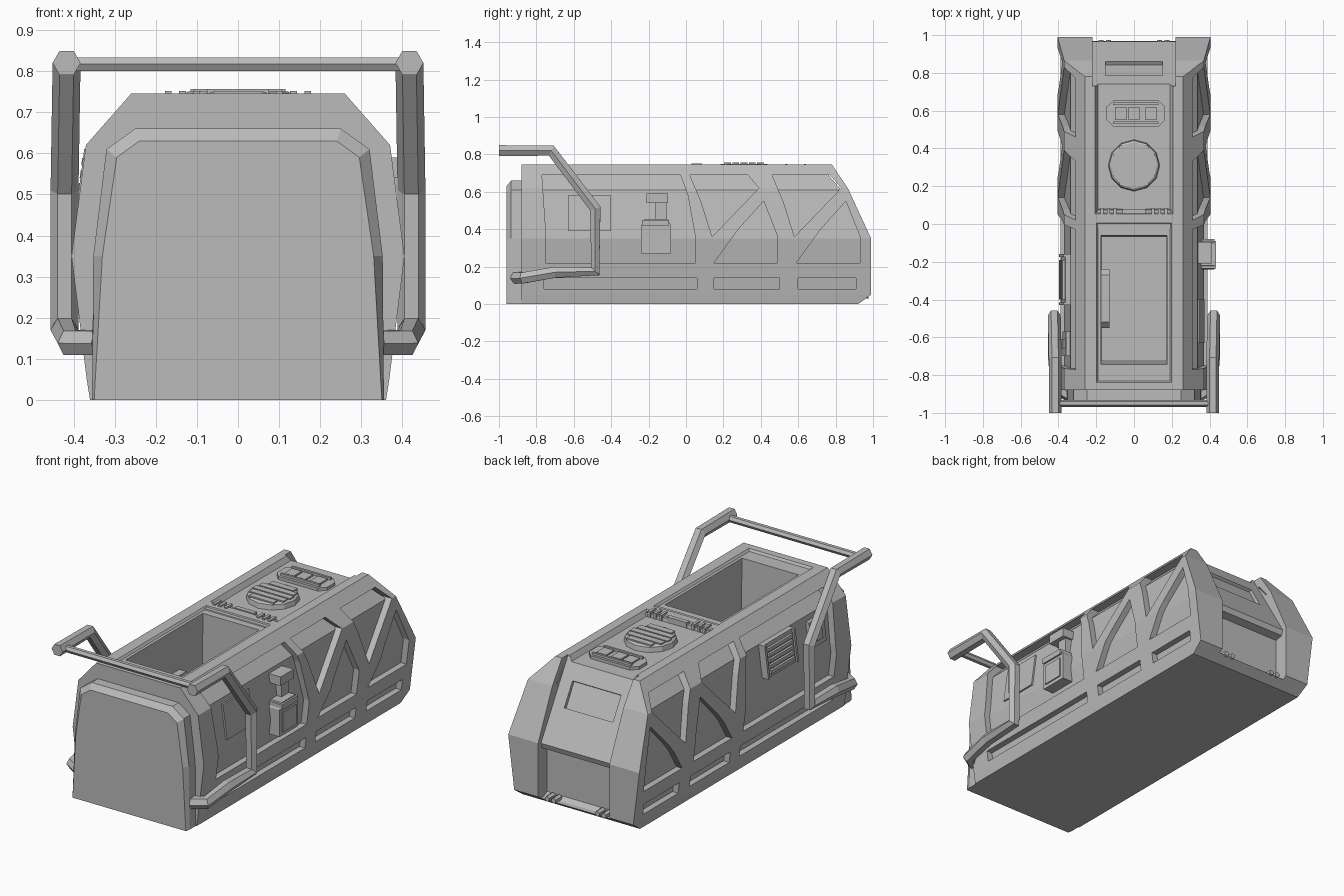
import bpy, bmesh, math
from mathutils import Matrix

if "Cube" in bpy.data.objects:
    bpy.data.objects.remove(bpy.data.objects["Cube"], do_unlink=True)

grey = bpy.data.materials.new("plain_grey")
grey.use_nodes = True
grey.diffuse_color = (0.5, 0.5, 0.5, 1)
shader = next(n for n in grey.node_tree.nodes if n.type == 'BSDF_PRINCIPLED')
shader.inputs["Base Color"].default_value = (0.5, 0.5, 0.5, 1)
shader.inputs["Roughness"].default_value = 0.7


def add_object(name, data):
    ob = bpy.data.objects.new(name, data)
    bpy.context.scene.collection.objects.link(ob)
    data.materials.clear()
    data.materials.append(grey)
    return ob


def loft(name, rings):
    """Skin a closed solid through rings with equal point counts."""
    bm = bmesh.new()
    rows = [[bm.verts.new(p) for p in ring] for ring in rings]
    n = len(rows[0])
    for a, b in zip(rows, rows[1:]):
        for i in range(n):
            j = (i + 1) % n
            bm.faces.new((a[i], a[j], b[j], b[i]))
    bm.faces.new(rows[0])
    bm.faces.new(rows[-1])
    bmesh.ops.recalc_face_normals(bm, faces=bm.faces)
    me = bpy.data.meshes.new(name)
    bm.to_mesh(me)
    bm.free()
    return add_object(name, me)


def stack(name, rows):
    """Rectangles (half width, z, front y, back y) piled upwards."""
    return loft(name, [[(-w, f, z), (w, f, z), (w, b, z), (-w, b, z)] for w, z, f, b in rows])


def side_prism(name, pts, x0, x1):
    return loft(name, [[(x, y, z) for y, z in pts] for x in (x0, x1)])


def box(name, x0, x1, y0, y1, z0, z1):
    return side_prism(name, [(y0, z0), (y1, z0), (y1, z1), (y0, z1)], x0, x1)


def cylinder(name, loc, r0, r1, depth, sides, rot=None):
    bm = bmesh.new()
    mat = Matrix.Translation(loc) @ (rot or Matrix.Identity(4))
    bmesh.ops.create_cone(bm, cap_ends=True, segments=sides, radius1=r0, radius2=r1,
                          depth=depth, matrix=mat)
    me = bpy.data.meshes.new(name)
    bm.to_mesh(me)
    bm.free()
    return add_object(name, me)


def bake(ob):
    """Replace an object's data with its evaluated mesh."""
    deps = bpy.context.evaluated_depsgraph_get()
    me = bpy.data.meshes.new_from_object(ob.evaluated_get(deps))
    name = ob.name
    bpy.data.objects.remove(ob, do_unlink=True)
    return add_object(name, me)


def combine(ob, steps):
    for tool, operation in steps:
        mod = ob.modifiers.new("cut", 'BOOLEAN')
        mod.object, mod.operation, mod.solver = tool, operation, 'EXACT'
    ob = bake(ob)
    for tool, _ in steps:
        bpy.data.objects.remove(tool, do_unlink=True)
    return ob


# Outer shell and the slightly smaller core that floors the side recesses
shell = stack("body", [(.36, 0, -.88, .92), (.368, .05, -.88, .99), (.405, .35, -.88, .99),
                       (.37, .62, -.88, .865), (.26, .745, -.88, .78)])
core = stack("core", [(.33, .02, -.85, .9), (.335, .06, -.85, .95), (.37, .35, -.85, .95),
                      (.335, .61, -.85, .83), (.235, .715, -.85, .74)])

# Side recesses: long panel, truss openings and the sill row
panels = [[(-.77, .69), (-.03, .69), (.01, .58), (.05, .36), (.05, .22), (-.75, .22), (-.75, .4)]]
for dy in (0, .44):
    panels.append([(.02 + dy, .69), (.33 + dy, .69), (.39 + dy, .62), (.14 + dy, .36), (.08 + dy, .55)])
    panels.append([(.15 + dy, .22), (.49 + dy, .22), (.49 + dy, .36), (.415 + dy, .55), (.28 + dy, .4)])
for y0, y1 in ((-.76, .06), (.15, .5), (.6, .91)):
    panels.append([(y0, .08), (y1, .08), (y1, .14), (y0, .14)])
steps = [(side_prism("recess", p, s * .22, s * .6), 'DIFFERENCE') for p in panels for s in (1, -1)]
steps.append((core, 'UNION'))

# Open hold, sunken deck, rear hatch slope and hatch window
steps += [(t, 'DIFFERENCE') for t in (
    stack("hold", [(.17, .1, -.72, -.07), (.175, .9, -.75, -.06)]),
    stack("hold_rim", [(.19, .733, -.83, 0), (.21, .76, -.85, .01)]),
    stack("deck", [(.19, .718, .07, 1.1), (.21, .75, .05, 1.1)]),
    side_prism("hatch", [(.73, .8), (.73, .735), (.965, .34), (.955, .31), (.91, .30), (.91, .05),
                         (.94, .035), (1.1, .035), (1.1, .8)], -.22, .22),
    side_prism("window", [(.773, .63), (.843, .506), (.93, .56), (.86, .69)], -.15, .15))]
combine(shell, steps)


# Front bulkhead with a chamfered rim
def outline(y, half):
    return [(-x, y, z) for x, z in half] + [(x, y, z) for x, z in reversed(half)]


inner = [(.35, 0), (.33, .35), (.295, .59), (.24, .63)]
outer = [(.355, 0), (.352, .35), (.32, .61), (.25, .66)]
loft("front_bulkhead", [outline(-.96, inner), outline(-.935, outer), outline(-.86, outer)])


# Hexagonal tube handles, joined by a crossbar
def tube(name, pts, radius):
    cu = bpy.data.curves.new(name, 'CURVE')
    cu.dimensions = '3D'
    cu.bevel_depth, cu.bevel_resolution, cu.use_fill_caps = radius, 1, True
    sp = cu.splines.new('POLY')
    sp.use_smooth = False
    sp.points.add(len(pts) - 1)
    for p, co in zip(sp.points, pts):
        p.co = (*co, 1)
    bake(add_object(name, cu))


for s, side in ((1, "left"), (-1, "right")):
    tube(side + "_handle", [(s * x, y, z) for x, y, z in (
        (.417, -1, .82), (.417, -.72, .82), (.422, -.485, .51), (.422, -.485, .175),
        (.422, -.7, .17), (.41, -.87, .14), (.34, -.91, .14))], .034)
tube("crossbar", [(-.41, -.95, .817), (.41, -.95, .817)], .019)

# Round deck vent with slats
cylinder("vent_base", (0, .31, .715), .142, .132, .06, 12)
cylinder("vent_rim", (0, .31, .747), .132, .122, .006, 12)
for i in range(5):
    dy = (i - 2) * .044
    half = math.sqrt(.116 ** 2 - dy ** 2)
    box("vent_slat", -half, half, .292 + dy, .328 + dy, .74, .757)

# Deck lamp unit
lamp = [(-.145, .55), (-.11, .515), (.13, .515), (.165, .55), (.165, .62), (.13, .655),
        (-.11, .655), (-.145, .62)]
loft("lamp_base", [[(x, y, z) for x, y in lamp] for z in (.7, .735)])
for y in (.53, .63):
    box("lamp_frame", -.11, .13, y, y + .012, .73, .748)
for x in (-.1, -.03, .06):
    box("lamp_cell", x, x + .06, .55, .62, .73, .744)

# Hinge strip behind the hold
stack("hinge_strip", [(.2, .71, -.03, .08), (.195, .738, -.02, .075)])
for x in (.1, .135, .17):
    for s in (1, -1):
        box("hinge_knuckle", s * x - .008, s * x + .008, .03, .085, .72, .752)
box("hinge_latch", -.06, .06, .055, .08, .72, .75)

# Locker inside the hold
side_prism("hold_locker", [(-.55, .1), (-.24, .1), (-.24, .47), (-.27, .5), (-.52, .5), (-.55, .47)],
           -.18, -.13)

# Left side: control box with lever, and a flat access panel
side_prism("control_box", [(-.24, .27), (-.08, .27), (-.08, .42), (-.1, .455), (-.22, .455), (-.24, .42)],
           .33, .425)
box("control_screen", .42, .432, -.22, -.1, .29, .4)
box("control_ledge", .34, .435, -.235, -.09, .42, .45)
box("lever_stem", .34, .385, -.165, -.105, .44, .56)
box("lever_grip", .33, .41, -.21, -.095, .54, .59)
loft("access_panel", [[(x, y, z) for y in (-.63, -.4)] + [(x2, y, z2) for y in (-.4, -.63)]
                      for x, z, x2, z2 in ((.33, .39, .31, .58), (.374, .39, .348, .58))])


# Right side: tilted louvre box and a small fitting
def tilted(name, y0, y1, z0, z1, thick):
    def wall(z):
        return .37 - (z - .35) * .13
    loft(name, [[(-.3, y, z0), (-wall(z0) - thick, y, z0), (-wall(z1) - thick, y, z1), (-.3, y, z1)]
                for y in (y0, y1)])


tilted("louvre_box", -.43, -.16, .43, .61, .027)
for i in range(5):
    z = .45 + i * .03
    tilted("louvre_slat", -.4, -.19, z, z + .018, .04)
for y in (-.43, -.175):
    tilted("louvre_post", y, y + .015, .43, .61, .038)
tilted("side_fitting", -.7, -.57, .44, .58, .02)
tilted("side_fitting_cap", -.66, -.61, .47, .55, .032)

# Rear hinge bolts
for s in (1, -1):
    for x in (.135, .175):
        cylinder("rear_bolt", (s * x, .95, .045), .018, .015, .05, 6, Matrix.Rotation(-math.pi / 2, 4, 'X'))
